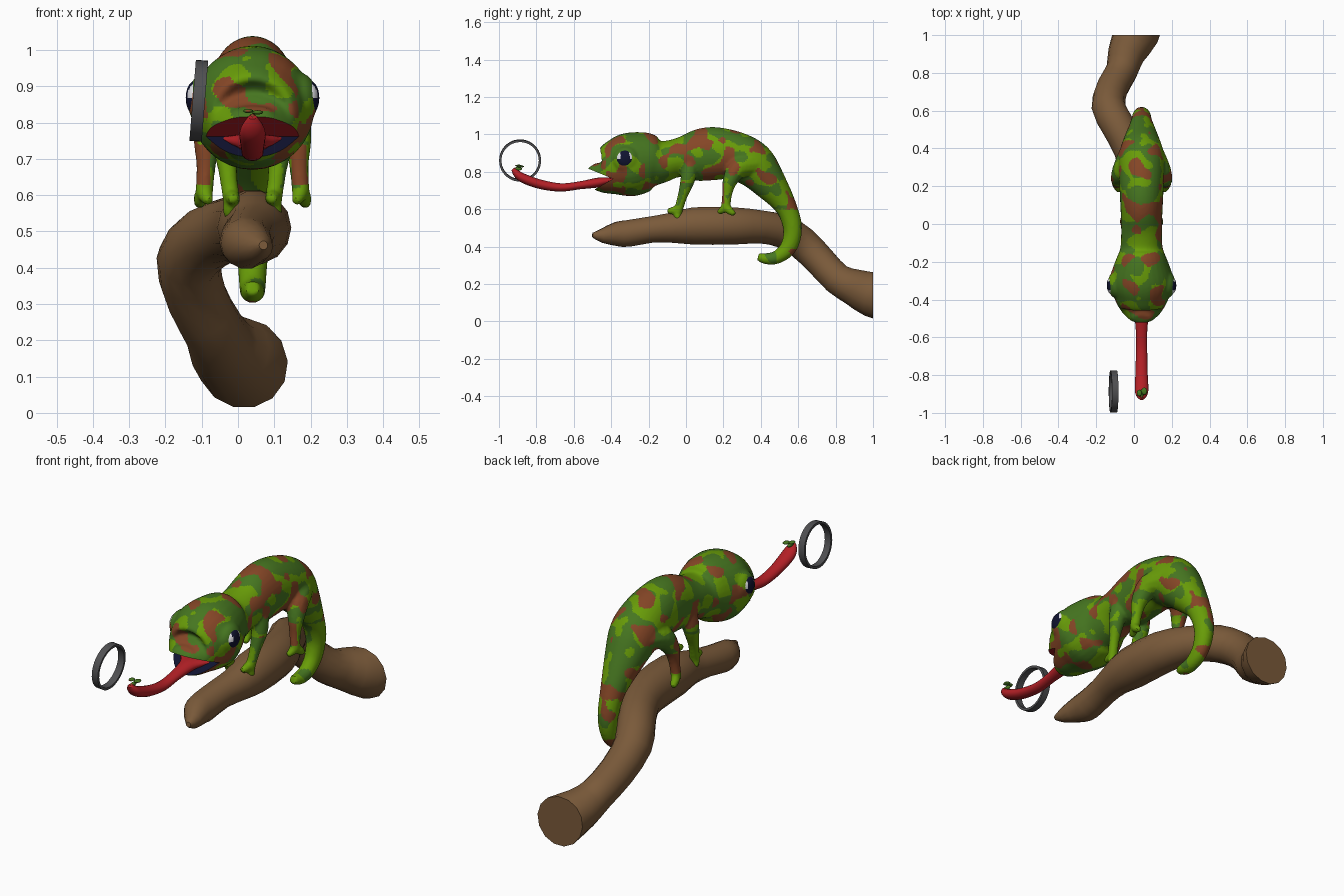
import bpy, bmesh, math
from mathutils import Vector, Matrix, noise

if "Cube" in bpy.data.objects:
    bpy.data.objects.remove(bpy.data.objects["Cube"])

CX = 0.04  # the animal's own centre plane


def mat(name, r, g, b):
    lin = [(c / 255 / 12.92) if c < 11 else ((c / 255 + 0.055) / 1.055) ** 2.4 for c in (r, g, b)]
    m = bpy.data.materials.new(name)
    m.diffuse_color = (*lin, 1)
    m.use_nodes = True
    m.node_tree.nodes["Principled BSDF"].inputs["Base Color"].default_value = m.diffuse_color
    return m


DARK_GREEN = mat("dark green", 70, 118, 32)
LIGHT_GREEN = mat("light green", 104, 156, 8)
BROWN = mat("patch brown", 133, 70, 38)
WOOD = mat("wood brown", 122, 90, 58)
RED = mat("tongue red", 180, 32, 38)
NAVY = mat("dark navy", 16, 19, 48)
WHITE = mat("eye white", 230, 230, 235)
GREY = mat("ring grey", 80, 80, 82)


def spline(pts, n):
    """Catmull-Rom through points of any dimension."""
    out = []
    for i in range(len(pts) - 1):
        p = [pts[max(0, min(len(pts) - 1, i + k))] for k in (-1, 0, 1, 2)]
        for s in range(n):
            t = s / n
            out.append([0.5 * (2 * b + (c - a) * t + (2 * a - 5 * b + 4 * c - d) * t * t
                               + (3 * b - a - 3 * c + d) * t ** 3) for a, b, c, d in zip(*p)])
    return out + [list(pts[-1])]


def tube(bm, pts, sides=16, n=4):
    """Loft elliptical rings along points (x, y, z, half width, half height)."""
    path = spline(pts, n)
    rings = []
    for i, (x, y, z, a, b) in enumerate(path):
        p, q = path[max(i - 1, 0)], path[min(i + 1, len(path) - 1)]
        t = (Vector(q[:3]) - Vector(p[:3])).normalized()
        side = (Vector((1, 0, 0)) - t * t.x).normalized()
        up = side.cross(t)
        a, b = max(a, 0.003), max(b, 0.003)
        rings.append([bm.verts.new(Vector((x, y, z)) + side * a * math.cos(k * math.tau / sides)
                                   + up * b * math.sin(k * math.tau / sides)) for k in range(sides)])
    for r, s in zip(rings, rings[1:]):
        for k in range(sides):
            j = (k + 1) % sides
            bm.faces.new((r[k], r[j], s[j], s[k]))
    bm.faces.new(rings[0][::-1])
    bm.faces.new(rings[-1])


def finish(name, bm, mats, rule=None, angle=60):
    bmesh.ops.recalc_face_normals(bm, faces=bm.faces[:])
    me = bpy.data.meshes.new(name)
    bm.to_mesh(me)
    bm.free()
    ob = bpy.data.objects.new(name, me)
    bpy.context.collection.objects.link(ob)
    paint(ob, mats, rule)
    smooth(ob, angle)
    return ob


def paint(ob, mats, rule):
    ob.data.materials.clear()
    for m in mats:
        ob.data.materials.append(m)
    for f in ob.data.polygons:
        f.material_index = rule(f.center) if rule else 0


def smooth(ob, angle):
    bpy.ops.object.select_all(action='DESELECT')
    ob.select_set(True)
    bpy.context.view_layer.objects.active = ob
    bpy.ops.object.shade_smooth_by_angle(angle=math.radians(angle))


# branch, sawn flat at the back
bm = bmesh.new()
tube(bm, [(x, y, z, r, r) for x, y, z, r in [
    (.07, -.50, .462, .012), (.06, -.45, .458, .038), (.03, -.37, .467, .066), (.022, -.31, .47, .073),
    (.03, -.19, .49, .072), (.045, -.08, .50, .082), (.045, .04, .51, .102), (.03, .25, .51, .102),
    (-.02, .40, .505, .09), (-.085, .52, .48, .09), (-.135, .62, .42, .09), (-.115, .72, .32, .085),
    (-.065, .81, .226, .085), (-.04, .90, .182, .10), (.008, 1.0, .142, .123), (.03, 1.1, .12, .13)]], 14, 2)
bmesh.ops.bisect_plane(bm, geom=bm.verts[:] + bm.edges[:] + bm.faces[:], dist=1e-5,
                       plane_co=(0, 1, 0), plane_no=(0, 1, 0), clear_outer=True)
bmesh.ops.holes_fill(bm, edges=[e for e in bm.edges if e.is_boundary])
low = [v for v in bm.verts if v.co.z < 0]
for v in low:  # rests on the ground
    v.co.z = 0
finish("branch", bm, [WOOD], angle=50)

# head, body and tail as one loft: y, z, half width, half height
bm = bmesh.new()
tube(bm, [(CX, y, z, w, h) for y, z, w, h in [
    (-.50, .835, .045, .02), (-.485, .815, .08, .07), (-.45, .80, .115, .112), (-.38, .818, .148, .15),
    (-.30, .838, .170, .170), (-.20, .855, .14, .155), (-.13, .855, .113, .115), (-.05, .873, .108, .103),
    (.05, .885, .11, .135), (.15, .897, .115, .142), (.27, .885, .12, .127), (.36, .835, .12, .122),
    (.44, .745, .095, .095), (.53, .62, .06, .06), (.57, .50, .048, .05), (.55, .40, .04, .045),
    (.49, .345, .036, .036), (.43, .335, .032, .03), (.385, .345, .02, .02)]], 32, 5)

# legs, toes, mirrored: x offset, y, z, radius
LIMBS = [
    [(.065, .02, .84, .045), (.075, .01, .76, .040), (.068, -.02, .665, .026), (.057, -.045, .58, .024)],
    [(.057, -.04, .60, .022), (.055, -.07, .592, .021), (.053, -.10, .59, .013)],
    [(.057, -.04, .59, .022), (.062, -.045, .56, .02), (.068, -.032, .535, .011)],
    [(.06, .36, .84, .065), (.10, .28, .82, .058), (.123, .235, .75, .04), (.128, .22, .68, .027),
     (.133, .212, .605, .025)],
    [(.133, .212, .615, .022), (.128, .195, .595, .02), (.118, .172, .583, .012)],
    [(.133, .212, .615, .022), (.142, .235, .59, .021), (.148, .262, .572, .012)]]
for s in (-1, 1):
    for limb in LIMBS:
        tube(bm, [(CX + s * x, y, z, r, r) for x, y, z, r in limb], 12, 4)
    # eye mounds
    bmesh.ops.create_uvsphere(bm, u_segments=24, v_segments=16, radius=1, matrix=Matrix.Translation(
        (CX + s * .13, -.32, .862)) @ Matrix.Diagonal((.05, .075, .075, 1)))
skin = finish("chameleon_body", bm, [DARK_GREEN])

# mouth cutter: wedge profile in y, z
WEDGE = [(-.39, .762), (-.62, .856), (-.62, .63)]
bm = bmesh.new()
a, b = ([bm.verts.new((x, y, z)) for y, z in WEDGE] for x in (-.3, .4))
bm.faces.new(a)
bm.faces.new(b)
for k in range(3):
    j = (k + 1) % 3
    bm.faces.new((a[k], a[j], b[j], b[k]))
cutter = finish("mouth_cutter", bm, [NAVY])
cutter.hide_render = True

# fuse the parts, open the mouth
rm = skin.modifiers.new("fuse", 'REMESH')
rm.mode = 'VOXEL'
rm.voxel_size = 0.008
sm = skin.modifiers.new("soften", 'SMOOTH')
sm.iterations = 3
bo = skin.modifiers.new("mouth", 'BOOLEAN')
bo.operation = 'DIFFERENCE'
bo.solver = 'EXACT'
bo.object = cutter
dg = bpy.context.evaluated_depsgraph_get()
me = bpy.data.meshes.new_from_object(skin.evaluated_get(dg))
skin.modifiers.clear()
skin.data = me
bpy.data.objects.remove(cutter)


def wedge_gap(c, k):
    (y0, z0), (y1, z1) = WEDGE[0], WEDGE[k]
    return abs((c.y - y0) * (z1 - z0) - (c.z - z0) * (y1 - y0)) / math.hypot(y1 - y0, z1 - z0)


def skin_rule(c):
    if c.y < -.385:  # mouth lining
        if wedge_gap(c, 1) < 5e-4:
            return 3
        if wedge_gap(c, 2) < 5e-4:
            return 4
    if -.13 < c.y < .32 and c.z < .74:  # legs
        if c.y > .12 and c.z > .63 and (c.x < -.075 or (c.x > .04 and c.y < .205)):
            return 2
        return 1 if c.z < .62 or noise.noise(c * 14) > .05 else 0
    tail = c.z < .6 and c.y > .35
    if noise.noise(c * 12 + Vector((3.1, 7.7, 1.3))) > (.4 if tail else .2):
        return 2
    if noise.noise(c * 13 + Vector((9.4, 2.2, 5.9))) > (-.3 if tail else .06):
        return 1
    return 0


paint(skin, [DARK_GREEN, LIGHT_GREEN, BROWN, RED, NAVY], skin_rule)
smooth(skin, 40)

# eyes: shallow dark caps with small white glints
for s, side in ((-1, "left"), (1, "right")):
    bm = bmesh.new()
    bmesh.ops.create_uvsphere(bm, u_segments=32, v_segments=24, radius=1, matrix=Matrix.Translation(
        (CX + s * .158, -.325, .868)) @ Matrix.Diagonal((.026, .047, .047, 1)))
    finish("eye_" + side, bm, [NAVY, WHITE],
           lambda c: 1 if c.z > .87 and (c.y > -.303 or c.y < -.35) else 0)

# tongue
bm = bmesh.new()
tube(bm, [(CX, y, z, w, h) for y, z, w, h in [
    (-.38, .757, .095, .008), (-.42, .75, .07, .02), (-.47, .742, .042, .026), (-.57, .727, .03, .021),
    (-.67, .716, .03, .022), (-.78, .733, .032, .025), (-.87, .765, .036, .025), (-.905, .79, .03, .02),
    (-.925, .815, .012, .01)]], 16, 4)
finish("tongue", bm, [RED])

# caught insect: body and two wings
bm = bmesh.new()
for (x, y, z), (a, b, c) in [((CX, -.90, .815), (.01, .025, .01)),
                             ((CX + .014, -.885, .828), (.016, .02, .006)),
                             ((CX - .012, -.895, .832), (.014, .018, .006))]:
    bmesh.ops.create_icosphere(bm, subdivisions=2, radius=1,
                               matrix=Matrix.Translation((x, y, z)) @ Matrix.Diagonal((a, b, c, 1)))
finish("insect", bm, [DARK_GREEN, BROWN], lambda c: 1 if c.y < -.91 else 0)

# floating ring: flat band turned about the x axis
bm = bmesh.new()
N = 40
M = Matrix.Translation((-.108, -.887, .86)) @ Matrix.Rotation(.08, 4, 'Y')
rows = [[bm.verts.new(M @ Vector((x, r * math.cos(k * math.tau / N), r * math.sin(k * math.tau / N))))
         for x, r in ((-.017, .112), (.017, .112), (.017, .1), (-.017, .1))] for k in range(N)]
for k in range(N):
    r, s = rows[k], rows[(k + 1) % N]
    for i in range(4):
        j = (i + 1) % 4
        bm.faces.new((r[i], r[j], s[j], s[i]))
finish("ring", bm, [GREY], angle=30)
